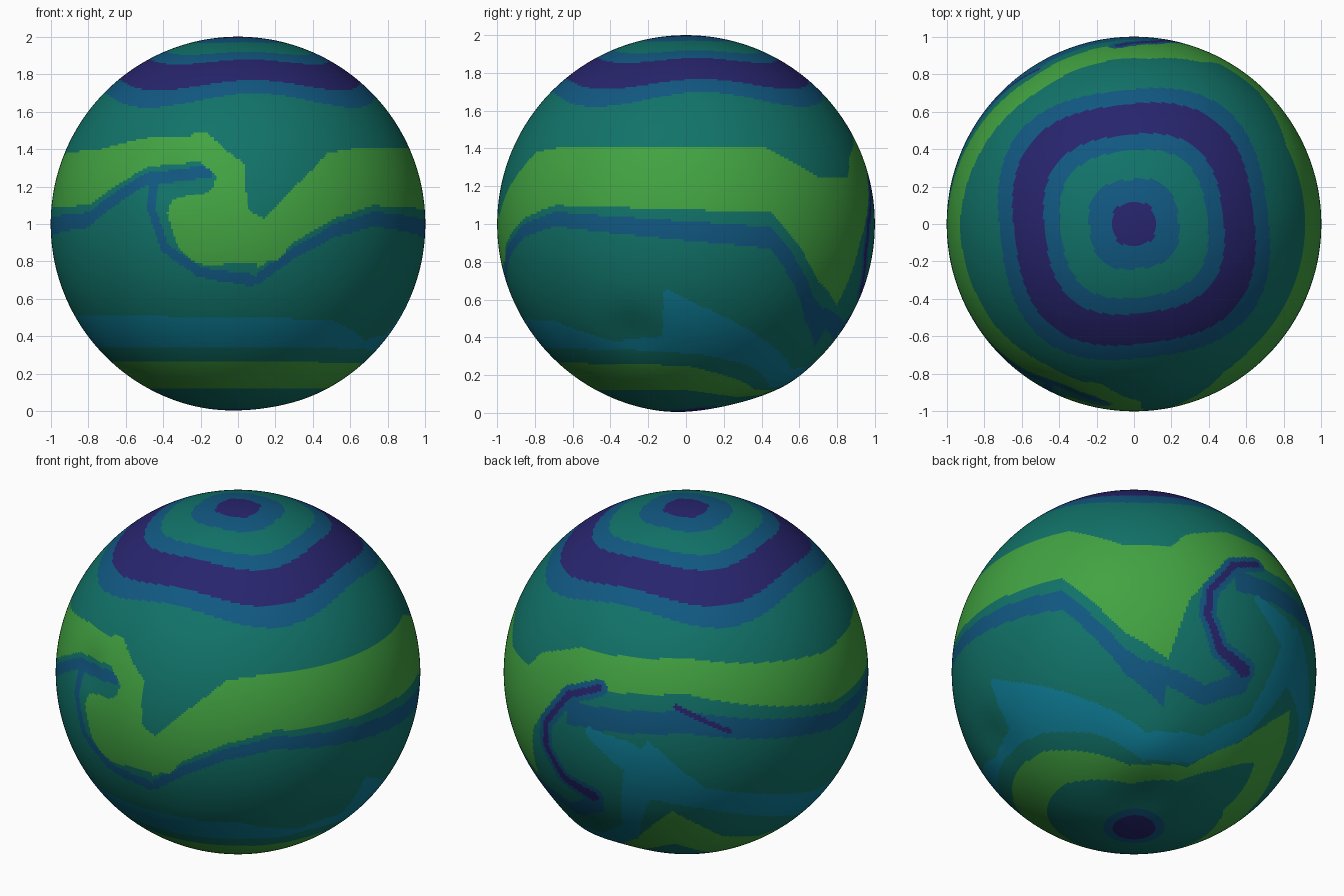
import bpy, bmesh, math
from mathutils import Vector, kdtree

if "Cube" in bpy.data.objects:
    bpy.data.objects.remove(bpy.data.objects["Cube"])

# ---- colours -------------------------------------------------------------
PALETTE = {"teal": (0.0056, 0.171, 0.141), "leaf_green": (0.054, 0.366, 0.054),
           "deep_purple": (0.021, 0.018, 0.156), "mid_blue": (0.0056, 0.098, 0.223),
           "cyan_blue": (0.0044, 0.205, 0.305)}
TEAL, GREEN, PURPLE, BLUE, CYAN = range(5)

# ---- cloud belts: (longitude from the front, bottom height, top height) ---
main_belt = [(6, .76, 1), (18, .91, 1.2), (31, 1.03, 1.38), (46, 1.1, 1.41), (117, 1.06, 1.41),
             (137, .7, 1.24), (152, .57, 1.25), (158, .92, 1.36), (174, 1.27, 1.46),
             (215, 1.31, 1.49), (270, 1.09, 1.37), (307, 1.1, 1.4), (330, 1.31, 1.47),
             (352, 1.34, 1.46)]
plume_belt = [(0, .34, .5), (35, .34, .49), (61, .33, .37), (81, .32, .4), (83, .32, .66),
              (96, .31, .56), (121, .25, .39), (145, .15, .25), (174, .16, .27), (190, .27, .42),
              (195, .34, .85), (203, .66, 1.04), (221, .6, .75), (270, .34, .52), (360, .34, .5)]
low_belt = [(0, .12, .27), (90, .12, .25), (137, .07, .13), (174, .1, .15), (193, .18, .3),
            (210, .29, .58), (230, .13, .35), (250, .12, .27), (360, .12, .27)]

# polar rings: outer radius and colour
NORTH = [(.12, PURPLE), (.25, BLUE), (.41, TEAL), (.5, BLUE), (.67, PURPLE), (.75, BLUE)]
SOUTH = [(.12, PURPLE), (.17, BLUE)]

# ---- curls: brush strokes along (longitude, height), tapering in radius ----
hook = [(185, 1.29), (174, 1.21), (165, 1), (164, .85), (170, .67), (181, .61)]
CURLS = [
    (BLUE, .025, .035, [(-28, 1.24), (-28, 1.1), (-23, .87), (-12, .74), (4, .7)]),
    (GREEN, .07, .19, [(-13, 1.43), (-2, 1.28), (-3, 1.12), (-9, .97)]),
    (GREEN, .19, .1, [(-9, .97), (10, .9)]),
    (GREEN, .19, .09, [(-9, .97), (-17, 1.06)]),
    (BLUE, .05, .06, [(146, .51), (168, .43), (181, .54)]),
    (CYAN, .03, .09, [(183, 1.03), (196, .93)]),
    (BLUE, .05, .075, hook),
    (PURPLE, .02, .04, hook),
    (PURPLE, .015, .015, [(212, 1.24), (229, 1.09)]),
]

# swells and hollows: (longitude, height, amount, spread)
SWELLS = [(150, .2, .03, .2), (150, .03, -.03, .2), (70, .42, -.02, .15), (337, 1.25, -.02, .12)]


def at(lon, height):
    """Point of the unit ball at a longitude and a height."""
    r, a = math.sqrt(1 - (height - 1) ** 2), math.radians(lon)
    return Vector((r * math.sin(a), -r * math.cos(a), height - 1))


def inside(belt, lon, z):
    """Whether a point lies between the belt's edges."""
    for (a, l0, h0), (b, l1, h1) in zip(belt, belt[1:]):
        if a <= lon <= b:
            t = (lon - a) / (b - a)
            return l0 + (l1 - l0) * t < z < h0 + (h1 - h0) * t
    return False


# the blue belt trails under the main belt, thicker at the back, broken by the hook
def trail(part):
    out = []
    for lon, low, _ in part:
        c = math.cos(math.radians(lon))
        top = low - .06 + .035 * c
        out.append((lon, top - .1 + .035 * c, top))
    return out


BELTS = [(BLUE, trail(main_belt[:7])), (BLUE, trail(main_belt[8:])),
         (CYAN, plume_belt), (GREEN, low_belt), (GREEN, main_belt)]


def base_colour(p):
    lon = math.degrees(math.atan2(p.x, -p.y)) % 360
    z, r = p.z + 1, math.hypot(p.x, p.y)
    if z > 1.5 or z < .1:
        # the northern rings are slightly squared
        size = r / (1 + .045 * math.cos(math.radians(4 * (lon - 52)))) if z > 1 else r
        for limit, colour in (NORTH if z > 1 else SOUTH):
            if size < limit:
                return colour
    colour = TEAL
    for c, belt in BELTS:
        if inside(belt, lon, z):
            colour = c
    return colour


# ---- planet globe ----------------------------------------------------------
bm = bmesh.new()
bmesh.ops.create_uvsphere(bm, u_segments=480, v_segments=240, radius=1)
bm.faces.ensure_lookup_table()
tree = kdtree.KDTree(len(bm.faces))
for face in bm.faces:
    centre = face.calc_center_median().normalized()
    face.material_index = base_colour(centre)
    face.smooth = True
    tree.insert(centre, face.index)
tree.balance()

# paint the curls over the belts
for colour, r0, r1, path in CURLS:
    spans = len(path) - 1
    for i, (a, b) in enumerate(zip(path, path[1:])):
        for k in range(17):
            s = k / 16
            t = (i + s) / spans
            radius = r0 + (r1 - r0) * t ** spans
            spot = at(a[0] + (b[0] - a[0]) * s, a[1] + (b[1] - a[1]) * s)
            for _, index, _ in tree.find_range(spot, radius):
                bm.faces[index].material_index = colour

# gentle relief
swells = [(at(lon, h), amount, spread) for lon, h, amount, spread in SWELLS]
for vert in bm.verts:
    n = vert.co.copy()
    lift = sum(s * math.exp(-(n - c).length_squared / (w * w)) for c, s, w in swells)
    vert.co = n * (1 + lift) + Vector((0, 0, 1))

mesh = bpy.data.meshes.new("planet_globe")
bm.to_mesh(mesh)
bm.free()
for name, rgb in PALETTE.items():
    mat = bpy.data.materials.new(name)
    mat.diffuse_color = (*rgb, 1)
    mat.use_nodes = True
    mat.node_tree.nodes["Principled BSDF"].inputs["Base Color"].default_value = mat.diffuse_color
    mesh.materials.append(mat)
bpy.context.collection.objects.link(bpy.data.objects.new("planet_globe", mesh))
